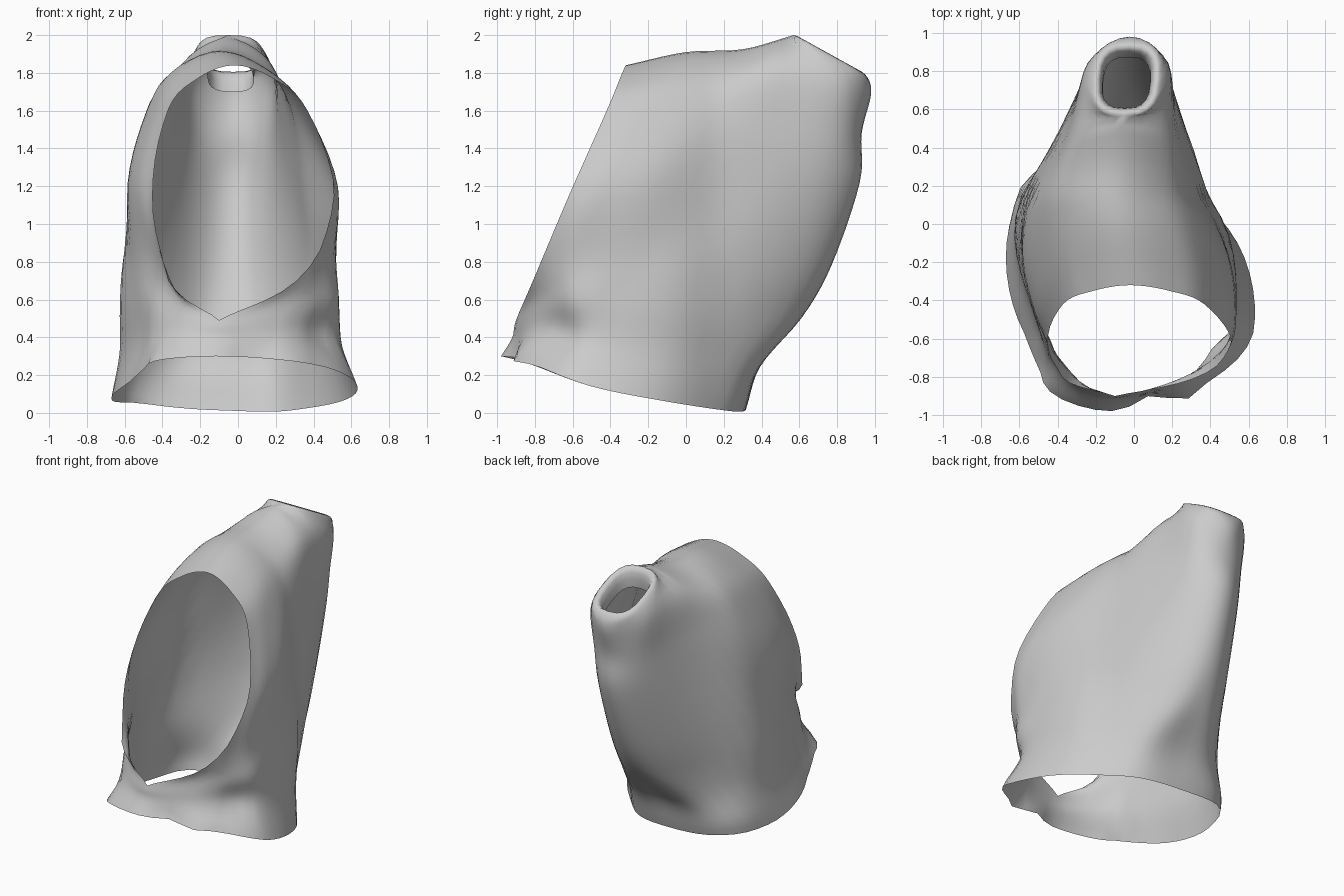
import bpy
import bmesh
from math import cos, sin, pi, exp, copysign
from mathutils import Vector

cube = bpy.data.objects.get("Cube")
if cube:
    bpy.data.objects.remove(cube)

# Half control net: each row runs from the face edge, round the side, to the back centre
ROWS = [
    # neck edge
    [(0, -.98, .3), (.43, -.83, .26), (.62, -.5, .14), (.6, -.1, .06), (.34, .23, .01), (0, .31, .01)],
    # neck
    [(0, -.92, .4), (.42, -.76, .41), (.55, -.45, .36), (.55, -.03, .3), (.3, .32, .22), (0, .39, .25)],
    # chin
    [(0, -.9, .49), (.43, -.71, .57), (.54, -.4, .58), (.54, .03, .55), (.24, .49, .48), (0, .61, .5)],
    # cheeks
    [(.34, -.81, .7), (.47, -.6, .78), (.54, -.28, .8), (.51, .09, .8), (.24, .6, .76), (0, .77, .78)],
    # temples
    [(.48, -.62, 1.15), (.53, -.42, 1.2), (.53, -.12, 1.22), (.4, .3, 1.2), (.21, .76, 1.2), (0, .92, 1.22)],
    # brow
    [(.37, -.42, 1.6), (.4, -.2, 1.6), (.4, .1, 1.58), (.31, .45, 1.55), (.2, .82, 1.48), (0, .93, 1.48)],
    # upper crown
    [(.2, -.35, 1.77), (.25, -.05, 1.8), (.25, .25, 1.81), (.23, .53, 1.85), (.21, .84, 1.75), (0, .98, 1.69)],
]
# Crown seam, and the rounded-square crest of the rear opening
SEAM = [(0, -.32, 1.84), (0, 0, 1.91), (0, .3, 1.925), (0, .57, 2)]
FRONT, BACK = Vector(SEAM[-1]), Vector((0, .95, 1.79))
CENTRE = (FRONT + BACK) / 2
AXIS = Vector((0, .2, 1))
SKEW = [(-1, -.12), (-.9, -.1), (-.76, .01), (-.6, .03), (0, -.075), (.15, -.1), (.4, -.065), (1, -.02)]
# Folds in the cloth: place, push, radius
FOLDS = [
    ((.46, -.68, .42), (-.08, .05, 0), .15),
    ((.28, -.9, .28), (.01, -.04, 0), .1),
    ((.08, -.95, .29), (0, .05, 0), .1),
    ((-.45, .18, .06), (-.06, .05, .04), .25),
]
STEPS = 5


def spline(points, before, after):
    """Smooth curve through the points, given one phantom point at each end."""
    p = [before, *points, after]
    out = []
    for i in range(1, len(p) - 2):
        a, b, c, d = p[i - 1:i + 3]
        for k in range(STEPS):
            t = k / STEPS
            out.append((2 * b + (c - a) * t + (2 * a - 5 * b + 4 * c - d) * t ** 2
                        + (3 * b - a - 3 * c + d) * t ** 3) / 2)
    return out + [points[-1]]


def flip(p):
    return Vector((-p.x, p.y, p.z))


def ring(row):
    p = [Vector(q) for q in row]
    before = flip(p[1]) if p[0].x == 0 else 2 * p[0] - p[1]
    return spline(p, before, flip(p[-2]))


def crest_point(t):
    """Half of a rounded square, from the front to the back of the opening."""
    c = cos(pi * t)
    along = copysign(abs(c) ** .7, c)
    across = max(sin(pi * t), 0) ** .7 if 0 < t < 1 else 0
    return CENTRE + (FRONT - CENTRE) * along + Vector((.17 * across, 0, 0))


def column(points):
    """Run up the hood, then over the crown or over the rim of the opening."""
    last = points[-1]
    on_rim = last.y > FRONT.y - .01
    after = last.lerp(CENTRE, .5) if on_rim else flip(points[-2])
    return spline(points, 2 * points[0] - points[1], after)


def draped(p):
    """Slight lopsidedness that depends on depth, then the local folds."""
    y = min(max(p.y, -1), 1)
    for (y0, s0), (y1, s1) in zip(SKEW, SKEW[1:]):
        if y <= y1:
            p = Vector((p.x + s0 + (s1 - s0) * (y - y0) / (y1 - y0), p.y, p.z))
            break
    move = Vector()
    for place, push, radius in FOLDS:
        move += Vector(push) * exp(-((p - Vector(place)).length / radius) ** 2)
    return p + move


# Interpolate the net in both directions
seam = [Vector(p) for p in SEAM]
crest = [crest_point(k / (2 * STEPS)) for k in range(2 * STEPS + 1)]
rings = [ring(r) for r in ROWS]
rings.append(spline(seam, 2 * seam[0] - seam[1], 2 * seam[-1] - seam[-2])[:-1] + crest)
grid = [list(r) for r in zip(*(column(c) for c in zip(*rings)))]
for row in grid:
    for p in row:
        p.x = max(p.x, 0)

# Rolled lip going into the rear opening
lip = [crest]
for scale, drop in ((.9, -.005), (.8, .02), (.74, .06), (.72, .12)):
    lip.append([CENTRE + (p - CENTRE) * scale - AXIS * drop for p in crest])

bm = bmesh.new()


def add_sheet(rows, side):
    verts = [[bm.verts.new(draped(Vector((p.x * side, p.y, p.z)))) for p in r] for r in rows]
    for lower, upper in zip(verts, verts[1:]):
        for i in range(len(lower) - 1):
            quad = [lower[i], lower[i + 1], upper[i + 1], upper[i]]
            bm.faces.new(quad if side < 0 else quad[::-1])


for side in (-1, 1):
    add_sheet(grid, side)
    add_sheet(lip, side)

# Weld the front, back and crown seams
bmesh.ops.remove_doubles(bm, verts=bm.verts[:], dist=.0005)
bmesh.ops.recalc_face_normals(bm, faces=bm.faces[:])
# Make the outside face outward
back = max(bm.faces, key=lambda f: f.calc_center_median().y)
if back.normal.y < 0:
    bmesh.ops.reverse_faces(bm, faces=bm.faces[:])

mesh = bpy.data.meshes.new("hood")
bm.to_mesh(mesh)
bm.free()
mesh.shade_smooth()
hood = bpy.data.objects.new("hood", mesh)
bpy.context.collection.objects.link(hood)

# Plain grey cloth
cloth = bpy.data.materials.new("grey cloth")
cloth.use_nodes = True
colour = (.6, .6, .6, 1)
cloth.diffuse_color = colour
cloth.node_tree.nodes["Principled BSDF"].inputs["Base Color"].default_value = colour
mesh.materials.append(cloth)
